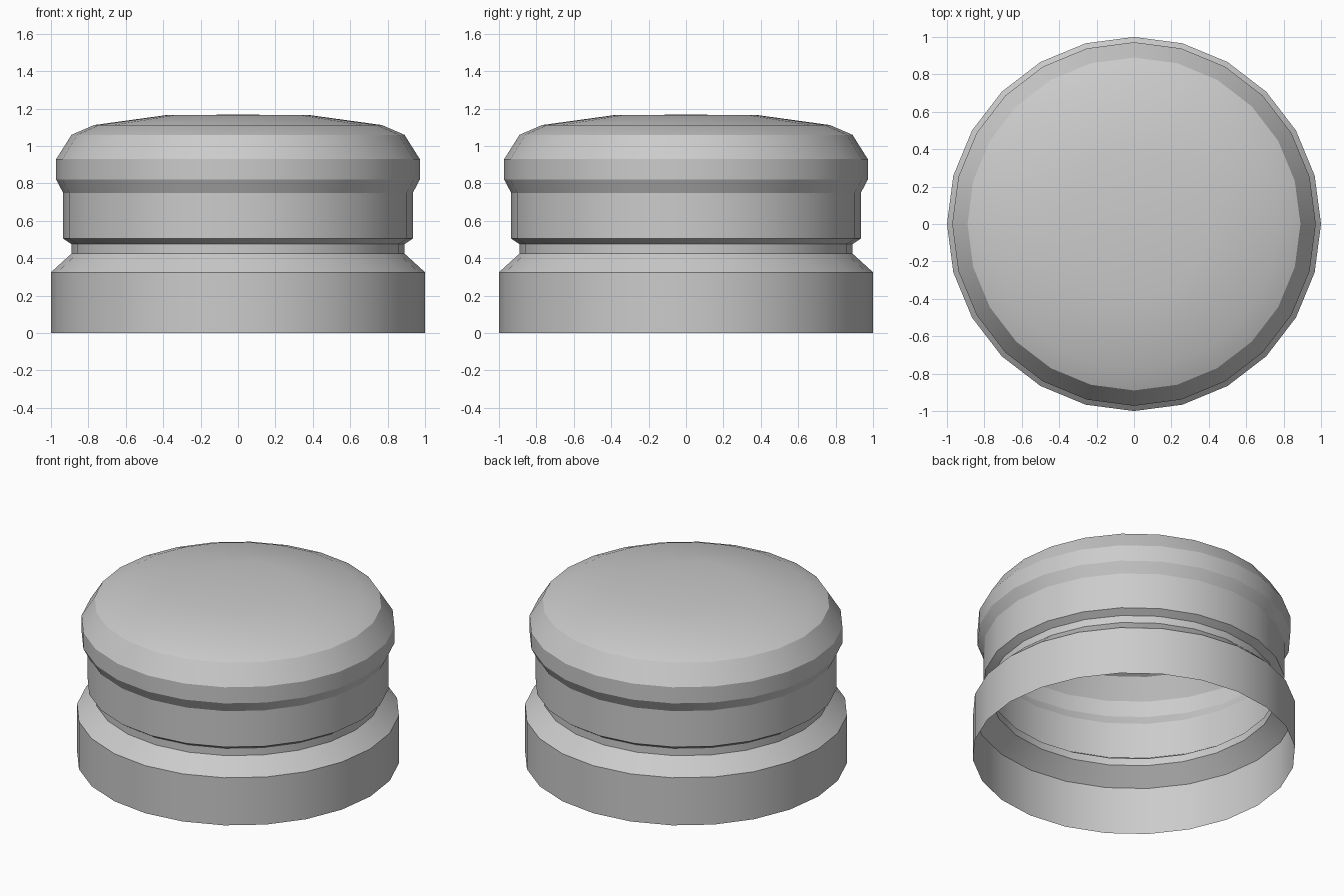
import bpy, bmesh, math

if "Cube" in bpy.data.objects:
    bpy.data.objects.remove(bpy.data.objects["Cube"])

SIDES = 24
# Radius and height along the outer wall, from open bottom rim to dome
PROFILE = [(1.0, 0.0), (1.0, 0.325), (0.89, 0.425), (0.89, 0.475),
           (0.935, 0.505), (0.935, 0.75), (0.972, 0.82), (0.972, 0.93),
           (0.89, 1.06), (0.77, 1.112), (0.385, 1.165)]
DOME_TOP = 1.168


def lathe(name, profile, top):
    bm = bmesh.new()
    rings = []
    for r, z in profile:
        rings.append([bm.verts.new((r * math.cos(2 * math.pi * i / SIDES),
                                    r * math.sin(2 * math.pi * i / SIDES), z))
                      for i in range(SIDES)])
    for low, high in zip(rings, rings[1:]):
        for i in range(SIDES):
            j = (i + 1) % SIDES
            bm.faces.new((low[i], low[j], high[j], high[i]))
    # Close the dome with a fan
    tip = bm.verts.new((0, 0, top))
    for i in range(SIDES):
        bm.faces.new((rings[-1][i], rings[-1][(i + 1) % SIDES], tip))
    mesh = bpy.data.meshes.new(name)
    bm.to_mesh(mesh)
    bm.free()
    obj = bpy.data.objects.new(name, mesh)
    bpy.context.collection.objects.link(obj)
    return obj


# Hollow cap with stepped wall and shallow domed top
cap = lathe("bottle_cap", PROFILE, DOME_TOP)
cap.select_set(True)
bpy.context.view_layer.objects.active = cap
bpy.ops.object.shade_smooth_by_angle(angle=math.radians(20))
